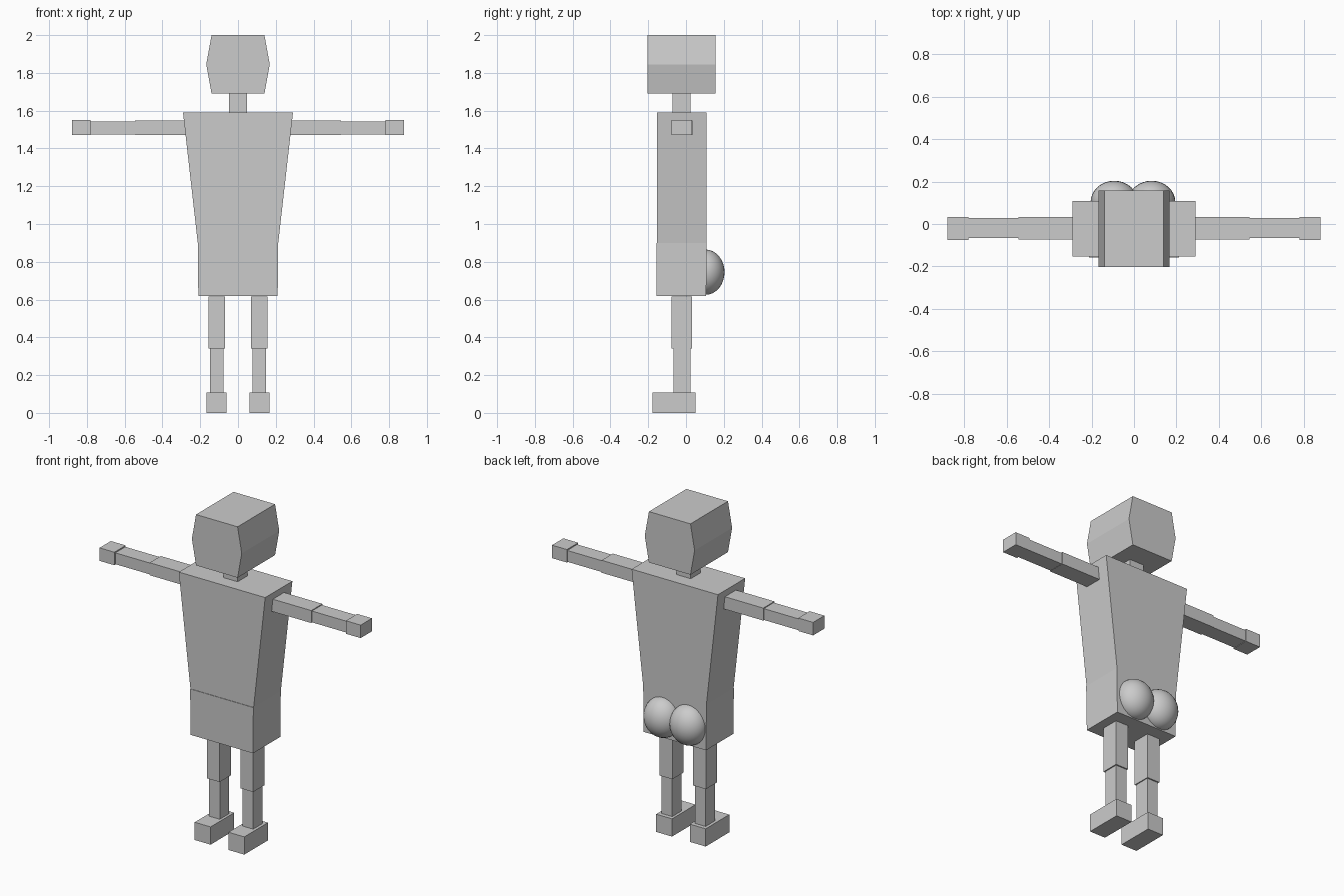
import bpy

if "Cube" in bpy.data.objects:
    bpy.data.objects.remove(bpy.data.objects["Cube"])


def loft(name, rings):
    """Box-like solid from stacked rectangles (half_x, y0, y1, z), lowest first."""
    verts, faces = [], []
    for hx, y0, y1, z in rings:
        verts += [(-hx, y0, z), (hx, y0, z), (hx, y1, z), (-hx, y1, z)]
    for r in range(len(rings) - 1):
        for i in range(4):
            a, b = r * 4 + i, r * 4 + (i + 1) % 4
            faces.append((a, b, b + 4, a + 4))
    n = len(verts)
    faces += [(3, 2, 1, 0), (n - 4, n - 3, n - 2, n - 1)]
    me = bpy.data.meshes.new(name)
    me.from_pydata(verts, [], faces)
    ob = bpy.data.objects.new(name, me)
    bpy.context.collection.objects.link(ob)
    return ob


def box(name, x, y, z):
    """Cube primitive from min/max ranges on each axis."""
    spans = (x, y, z)
    bpy.ops.mesh.primitive_cube_add(size=1, location=[(a + b) / 2 for a, b in spans])
    ob = bpy.context.object
    ob.name = name
    ob.scale = [b - a for a, b in spans]
    return ob


# Head, neck and trunk
loft("head", [(0.140, -0.204, 0.157, 1.69),
              (0.168, -0.204, 0.157, 1.845),
              (0.140, -0.204, 0.157, 2.0)])
box("neck", (-0.048, 0.048), (-0.072, 0.023), (1.59, 1.69))
loft("torso", [(0.213, -0.154, 0.108, 0.90),
               (0.291, -0.154, 0.108, 1.59)])
loft("pelvis", [(0.210, -0.155, 0.107, 0.62),
                (0.213, -0.157, 0.108, 0.90)])

# Limbs, mirrored: inner x, outer x, y range, z range
LIMBS = {
    "upper_arm": (0.275, 0.545, (-0.073, 0.034), (1.472, 1.548)),
    "forearm": (0.545, 0.78, (-0.067, 0.029), (1.474, 1.543)),
    "hand": (0.78, 0.88, (-0.076, 0.033), (1.471, 1.550)),
    "thigh": (0.070, 0.156, (-0.077, 0.032), (0.34, 0.617)),
    "shin": (0.076, 0.149, (-0.067, 0.024), (0.108, 0.34)),
    "foot": (0.060, 0.167, (-0.178, 0.049), (0.0, 0.108)),
}
for side, s in (("left", -1), ("right", 1)):
    for part, (x0, x1, y, z) in LIMBS.items():
        box(f"{side}_{part}", sorted((s * x0, s * x1)), y, z)

    # Rounded buttocks on the back of the pelvis
    bpy.ops.mesh.primitive_uv_sphere_add(segments=32, ring_count=16, radius=1,
                                         location=(s * 0.088 - 0.005, 0.103, 0.745))
    cheek = bpy.context.object
    cheek.name = f"{side}_buttock"
    cheek.scale = (0.112, 0.101, 0.12)
    bpy.ops.object.shade_smooth()
